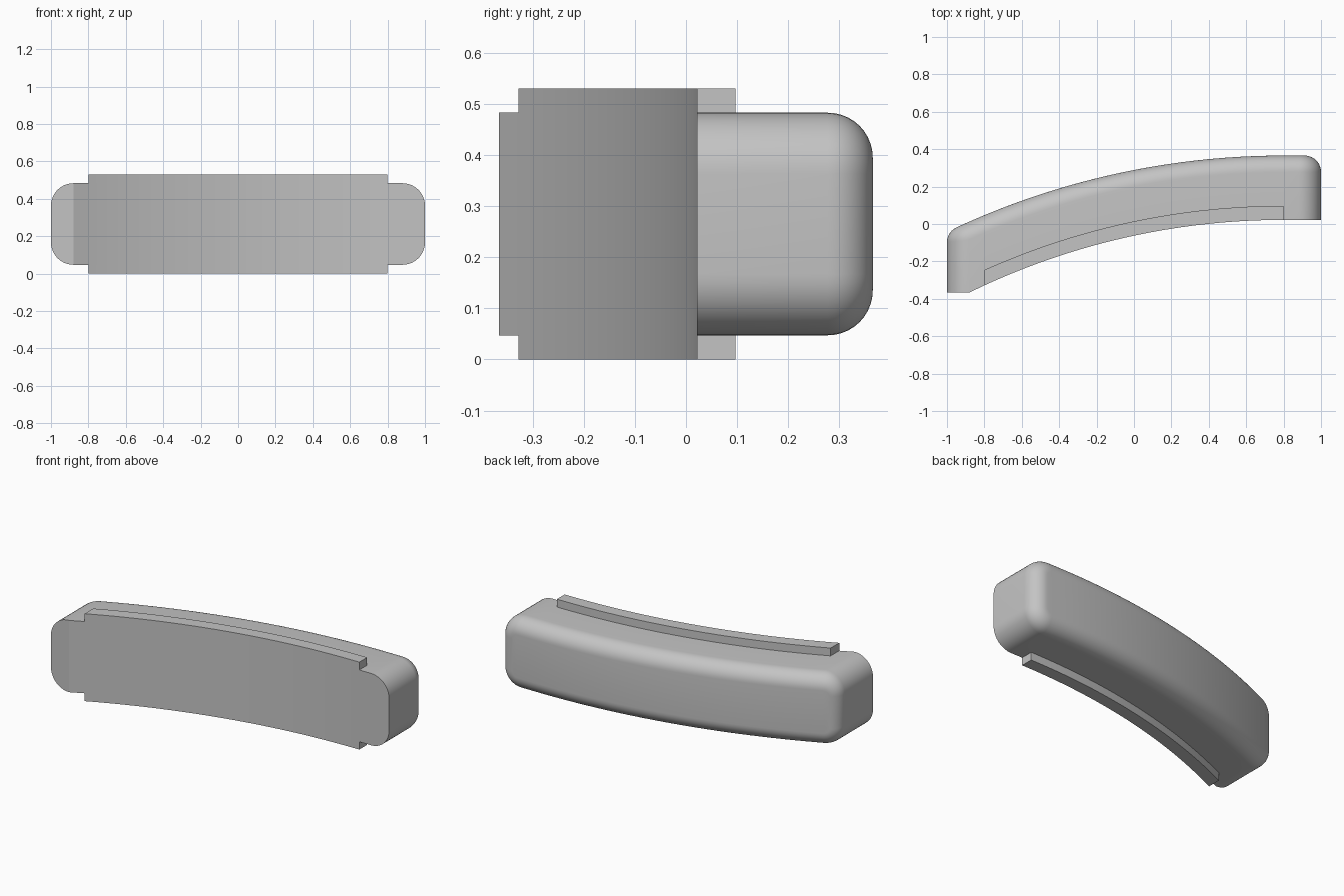
import bpy, bmesh
from math import sin, cos, pi, sqrt
from mathutils import Vector

cube = bpy.data.objects.get("Cube")
if cube:
    bpy.data.objects.remove(cube, do_unlink=True)

FRONT_R, RAIL_R, BACK_R = 3.83, 3.905, 4.174   # concentric plan arcs
STRAIGHT_X = 0.8                               # arcs run straight beyond here
CENTRE_Y = 0.022 - FRONT_R
MID_Z, HALF_Z, TOTAL_Z = 0.2655, 0.218, 0.531
CORNER, FILLET, STEPS = 0.12, 0.088, 10
CORNER_X = 1 - CORNER
STATIONS = [-0.8 + 1.6 * i / 32 for i in range(33)]

grey = bpy.data.materials.new("plain grey")
grey.use_nodes = True
grey.diffuse_color = (0.55, 0.55, 0.55, 1)
grey.node_tree.nodes["Principled BSDF"].inputs["Base Color"].default_value = (0.55, 0.55, 0.55, 1)


def arc_y(radius, x):
    d = min(x - STRAIGHT_X, 0)
    return CENTRE_Y + sqrt(radius ** 2 - d ** 2)


def finish(name, bm):
    bmesh.ops.recalc_face_normals(bm, faces=bm.faces)
    mesh = bpy.data.meshes.new(name)
    bm.to_mesh(mesh)
    bm.free()
    mesh.materials.append(grey)
    obj = bpy.data.objects.new(name, mesh)
    bpy.context.collection.objects.link(obj)
    bpy.ops.object.select_all(action='DESELECT')
    obj.select_set(True)
    bpy.context.view_layer.objects.active = obj
    bpy.ops.object.shade_smooth_by_angle(angle=0.35)


def bridge(bm, a, b):
    n = len(a)
    for i in range(n):
        j = (i + 1) % n
        bm.faces.new((a[i], a[j], b[j], b[i]))


def cap(bm, ring):
    # strips between the upper half of the ring and its mirrored lower half
    n = len(ring)
    for i in range(n // 2 - 1):
        bm.faces.new((ring[i], ring[i + 1], ring[n - 2 - i], ring[n - 1 - i]))


def body():
    # upper half outline: corner centre x and outward angle, left to right
    quarter = [pi / 2 * i / STEPS for i in range(STEPS + 1)]
    upper = [(-CORNER_X, pi - a) for a in quarter]
    upper += [(x, pi / 2) for x in STATIONS]
    upper += [(CORNER_X, pi / 2 - a) for a in quarter]
    outline = [(x, a, 1) for x, a in upper] + [(x, a, -1) for x, a in reversed(upper)]

    bm = bmesh.new()
    rings = [[] for _ in range(STEPS + 2)]
    spine_r = BACK_R - FILLET
    for cx, a, side in outline:
        wall = Vector((cos(a), 0, side * sin(a)))
        p = Vector((cx, 0, MID_Z + side * (HALF_Z - CORNER))) + wall * (CORNER - FILLET)
        p.y = arc_y(spine_r, p.x)
        back = Vector((min(p.x - STRAIGHT_X, 0), p.y - CENTRE_Y, 0)).normalized()
        # front edge, flattened at the low end
        f = p + wall * FILLET
        f.y = arc_y(FRONT_R, max(f.x, -CORNER_X))
        rings[0].append(bm.verts.new(f))
        # fillet from the side wall round to the curved back
        for k in range(STEPS + 1):
            rings[k + 1].append(bm.verts.new(p + wall.slerp(back, k / STEPS) * FILLET))
    for a, b in zip(rings, rings[1:]):
        bridge(bm, a, b)
    cap(bm, rings[0])
    cap(bm, rings[-1])
    finish("curved_body", bm)


def rail(name, z0, z1):
    bm = bmesh.new()
    sections = [[bm.verts.new((x, arc_y(r, x), z)) for r, z in
                 ((FRONT_R, z0), (RAIL_R, z0), (RAIL_R, z1), (FRONT_R, z1))]
                for x in STATIONS]
    for a, b in zip(sections, sections[1:]):
        bridge(bm, a, b)
    bm.faces.new(sections[0])
    bm.faces.new(sections[-1])
    finish(name, bm)


body()
rail("upper_rail", MID_Z + HALF_Z, TOTAL_Z)
rail("lower_rail", 0, MID_Z - HALF_Z)
